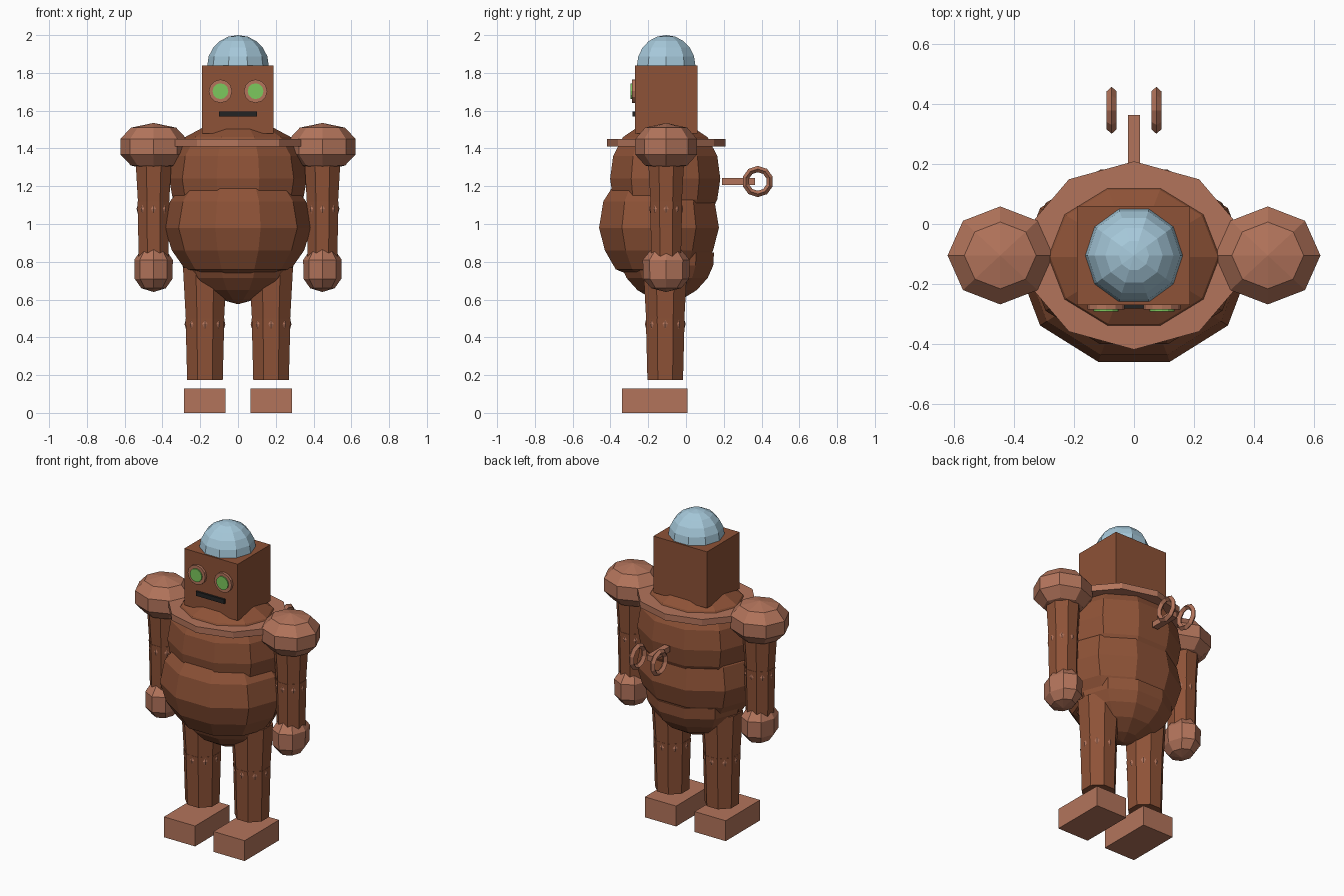
import bpy, bmesh, math
from mathutils import Matrix

if "Cube" in bpy.data.objects:
    bpy.data.objects.remove(bpy.data.objects["Cube"])


def material(name, colour):
    m = bpy.data.materials.new(name)
    m.use_nodes = True
    m.diffuse_color = (*colour, 1)
    m.node_tree.nodes["Principled BSDF"].inputs["Base Color"].default_value = (*colour, 1)
    return m


RUST = material("rust brown", (0.27, 0.085, 0.038))
COPPER = material("light copper", (0.45, 0.175, 0.105))
GLASS = material("pale blue glass", (0.38, 0.58, 0.70))
GREEN = material("eye green", (0.20, 0.58, 0.11))
DARK = material("dark grey", (0.017, 0.017, 0.017))

AXIS_Y = -0.105   # the body stands slightly forward, the key sticks out behind


def finish(name, bm, mat):
    bmesh.ops.remove_doubles(bm, verts=bm.verts, dist=1e-5)
    bmesh.ops.recalc_face_normals(bm, faces=bm.faces)
    mesh = bpy.data.meshes.new(name)
    bm.to_mesh(mesh)
    bm.free()
    mesh.materials.append(mat)
    ob = bpy.data.objects.new(name, mesh)
    bpy.context.collection.objects.link(ob)
    return ob


def lathe(name, mat, profile, sides, x=0, y=AXIS_Y, y_scale=1, turn=0):
    """Faceted solid of revolution from (radius, height) pairs, closed at both ends."""
    bm = bmesh.new()
    rings = []
    for r, z in profile:
        angles = [turn + math.tau * i / sides for i in range(sides)]
        rings.append([bm.verts.new((x + r * math.cos(a), y + y_scale * r * math.sin(a), z))
                      for a in angles])
    for low, high in zip(rings, rings[1:]):
        for i in range(sides):
            j = (i + 1) % sides
            bm.faces.new((low[i], low[j], high[j], high[i]))
    if profile[0][0] > 0:
        bm.faces.new(rings[0])
    if profile[-1][0] > 0:
        bm.faces.new(rings[-1])
    bmesh.ops.dissolve_degenerate(bm, dist=1e-5, edges=bm.edges)
    return finish(name, bm, mat)


def box(name, mat, low, high):
    bm = bmesh.new()
    size = [b - a for a, b in zip(low, high)]
    mid = [(a + b) / 2 for a, b in zip(low, high)]
    bmesh.ops.create_cube(bm, size=1, matrix=Matrix.Translation(mid) @ Matrix.Diagonal((*size, 1)))
    return finish(name, bm, mat)


def disc(name, mat, x, y, z, radius, depth, sides=12):
    """Round plate facing the front."""
    bm = bmesh.new()
    bmesh.ops.create_cone(bm, cap_ends=True, segments=sides, radius1=radius, radius2=radius,
                          depth=depth, matrix=Matrix.Translation((x, y, z))
                          @ Matrix.Rotation(math.pi / 2, 4, 'X'))
    return finish(name, bm, mat)


def ball(radius, z, bands=6):
    """Profile of a sphere."""
    return [(radius * math.sin(math.pi * i / bands), z - radius * math.cos(math.pi * i / bands))
            for i in range(bands + 1)]


# Body: three overlapping faceted bulges
lathe("chest", RUST, [(0.28, 1.02), (0.345, 1.13), (0.365, 1.24), (0.345, 1.36),
                      (0.28, 1.46), (0.14, 1.535)], 10, y=-0.11, y_scale=0.84)
lathe("belly", RUST, [(0.1, 0.70), (0.28, 0.76), (0.35, 0.86), (0.388, 0.98),
                      (0.36, 1.12), (0.29, 1.21)], 10, y=-0.143, y_scale=0.86)
lathe("hips", RUST, [(0, 0.575), (0.09, 0.6), (0.19, 0.65), (0.26, 0.715),
                     (0.295, 0.78), (0.3, 0.85)], 10, y=-0.1, y_scale=0.87)
lathe("collar", COPPER, [(0.37, 1.41), (0.37, 1.45)], 10, y_scale=0.85, turn=math.pi / 2)

# Head with glass dome
box("head", RUST, (-0.19, -0.27, 1.48), (0.187, 0.06, 1.84))
dome = [(0.163 * math.cos(a), 1.838 + 0.162 * math.sin(a))
        for a in (math.pi / 10 * i for i in range(6))]
lathe("dome", GLASS, dome, 10)
box("mouth", DARK, (-0.1, -0.283, 1.568), (0.1, -0.26, 1.596))

# Paired parts
for side, s in (("left", 1), ("right", -1)):
    disc(side + "_eye_ring", COPPER, s * 0.093, -0.276, 1.703, 0.062, 0.02)
    disc(side + "_eye", GREEN, s * 0.093, -0.289, 1.703, 0.042, 0.008)

    arm_x = s * 0.447
    eighth = math.pi / 8
    lathe(side + "_shoulder", COPPER, [(0, 1.28), (0.12, 1.31), (0.176, 1.368), (0.176, 1.45),
                                       (0.12, 1.51), (0, 1.535)], 8, arm_x, y_scale=0.93)
    lathe(side + "_upper_arm", RUST, [(0.086, 1.06), (0.104, 1.35)], 8, arm_x, turn=eighth)
    lathe(side + "_forearm", RUST, [(0.084, 0.78), (0.092, 1.12)], 8, arm_x, turn=eighth)
    lathe(side + "_elbow", COPPER, ball(0.09, 1.08), 8, arm_x)
    lathe(side + "_hand", COPPER, [(0, 0.64), (0.065, 0.66), (0.1, 0.71), (0.102, 0.81),
                                   (0.065, 0.865), (0, 0.885)], 8, arm_x, y_scale=1.22)

    leg_x = s * 0.175
    lathe(side + "_thigh", RUST, [(0.106, 0.44), (0.126, 0.77)], 8, leg_x, -0.11, turn=eighth)
    lathe(side + "_shin", RUST, [(0.102, 0.175), (0.111, 0.5)], 8, leg_x, -0.11, turn=eighth)
    lathe(side + "_knee", COPPER, ball(0.108, 0.47), 8, leg_x, -0.11)
    box(side + "_foot", COPPER, (leg_x - 0.11, -0.34, 0), (leg_x + 0.11, 0.007, 0.13))

    # Wind-up key loop: torus with a diamond section
    bpy.ops.mesh.primitive_torus_add(major_segments=10, minor_segments=4, major_radius=0.066,
                                     minor_radius=0.017, location=(s * 0.075, 0.38, 1.225),
                                     rotation=(0, math.pi / 2, 0))
    loop = bpy.context.object
    loop.name = side + "_key_loop"
    loop.data.materials.append(COPPER)

# Shaft of the key
box("key_shaft", COPPER, (-0.02, 0.19, 1.207), (0.02, 0.365, 1.243))
